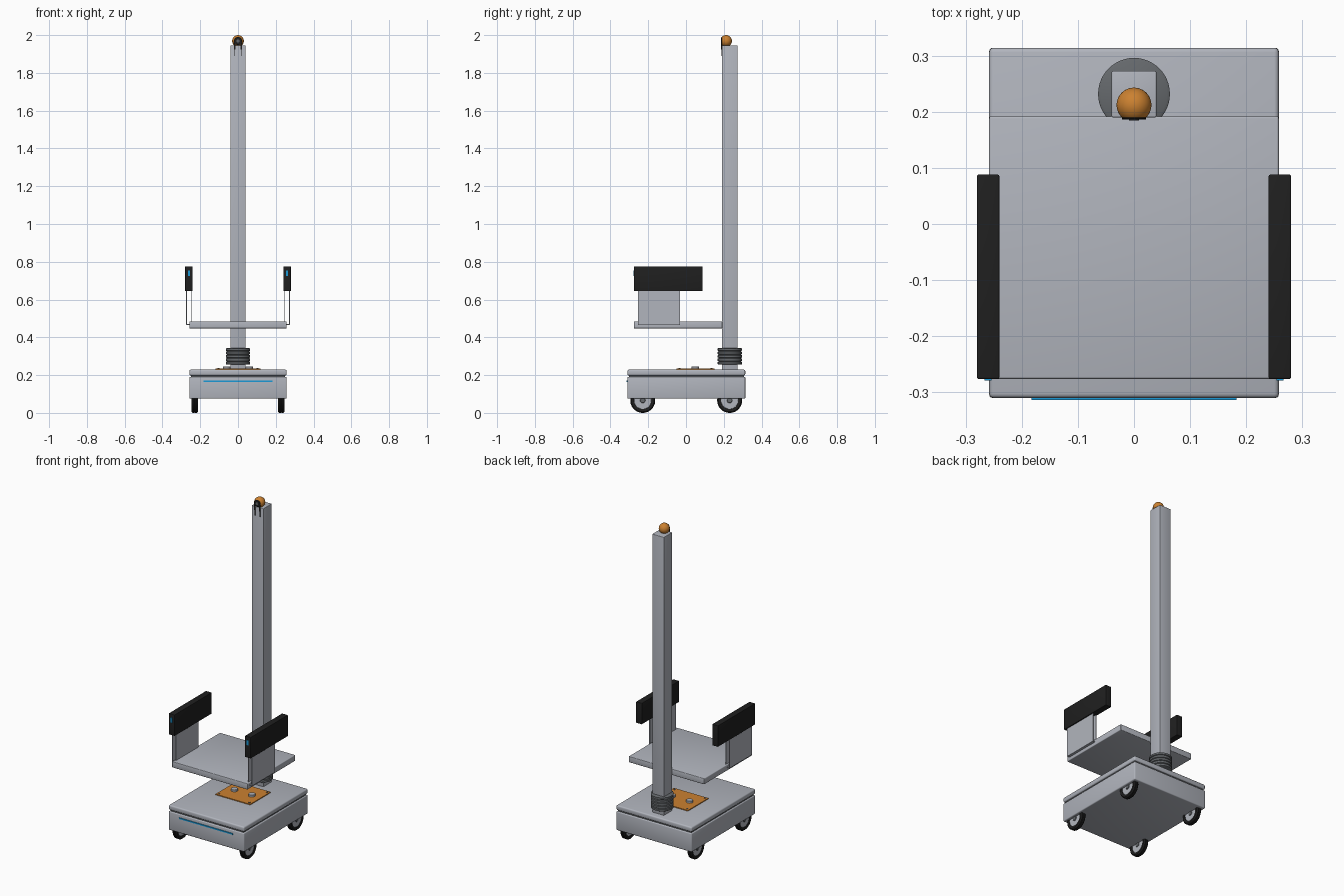
import bpy, bmesh, math
from mathutils import Matrix, Vector

if "Cube" in bpy.data.objects:
    bpy.data.objects.remove(bpy.data.objects["Cube"])


def material(name, rgb):
    m = bpy.data.materials.new(name)
    m.use_nodes = True
    m.diffuse_color = (*rgb, 1)
    m.node_tree.nodes["Principled BSDF"].inputs["Base Color"].default_value = (*rgb, 1)
    return m


grey = material("light grey", (0.44, 0.46, 0.51))
dark = material("dark grey", (0.13, 0.14, 0.15))
black = material("black", (0.014, 0.014, 0.014))
orange = material("orange", (0.6, 0.22, 0.03))
blue = material("blue", (0.01, 0.32, 0.68))


def finish(name, bm, mat, smooth=False):
    bmesh.ops.recalc_face_normals(bm, faces=bm.faces)
    mesh = bpy.data.meshes.new(name)
    bm.to_mesh(mesh)
    bm.free()
    mesh.materials.append(mat)
    ob = bpy.data.objects.new(name, mesh)
    bpy.context.collection.objects.link(ob)
    if smooth:
        bpy.ops.object.select_all(action='DESELECT')
        ob.select_set(True)
        bpy.context.view_layer.objects.active = ob
        bpy.ops.object.shade_smooth_by_angle(angle=math.radians(35))
    return ob


def box(name, x, y, z, mat, bevel=0):
    """Box from (min, max) ranges, with rounded edges if asked."""
    bm = bmesh.new()
    bmesh.ops.create_cube(bm, size=1)
    for v in bm.verts:
        v.co = Vector([(r[0] + r[1]) / 2 + c * (r[1] - r[0]) for c, r in zip(v.co, (x, y, z))])
    if bevel:
        bmesh.ops.bevel(bm, geom=bm.edges[:], offset=bevel, segments=3, profile=0.5, affect='EDGES')
    return finish(name, bm, mat, bool(bevel))


def lathe(name, profile, centre, mat, axis='Z', steps=48):
    """Spin (radius, height) points around an axis through the centre."""
    bm = bmesh.new()
    verts = [bm.verts.new((r, 0, h)) for r, h in profile]
    edges = [bm.edges.new(p) for p in zip(verts, verts[1:])]
    bmesh.ops.spin(bm, geom=verts + edges, cent=(0, 0, 0), axis=(0, 0, 1),
                   angle=math.tau, steps=steps, use_merge=True)
    bmesh.ops.remove_doubles(bm, verts=bm.verts, dist=1e-5)
    turn = {'Z': Matrix(), 'X': Matrix.Rotation(math.pi / 2, 4, 'Y'),
            'Y': Matrix.Rotation(math.pi / 2, 4, 'X')}[axis]
    bm.transform(Matrix.Translation(centre) @ turn)
    return finish(name, bm, mat, True)


def disc(radius, h, chamfer=0.002):
    return [(0, -h), (radius - chamfer, -h), (radius, chamfer - h),
            (radius, h - chamfer), (radius - chamfer, h), (0, h)]


W = 0.258
# Wheeled base with a lid separated by a shadow gap
box("base_body", (-W, W), (-0.31, 0.314), (0.075, 0.191), grey, 0.006)
box("base_gap", (-W + 0.008, W - 0.008), (-0.302, 0.306), (0.185, 0.205), dark)
box("base_lid", (-W, W), (-0.31, 0.314), (0.198, 0.229), grey, 0.008)
box("base_light_strip", (-0.183, 0.183), (-0.314, -0.306), (0.163, 0.171), blue)

# Wheels: ribbed tyre, hub disc and axle cap
for side, sx in (("right", -1), ("left", 1)):
    for end, y in (("front", -0.229), ("back", 0.231)):
        c = (sx * 0.229, y, 0.066)
        tyre = [(0.046, -0.014), (0.06, -0.016), (0.066, -0.01), (0.066, -0.003), (0.063, 0),
                (0.066, 0.003), (0.066, 0.01), (0.06, 0.016), (0.046, 0.014), (0.046, -0.014)]
        lathe(f"{end}_{side}_tyre", tyre, c, black, 'X')
        lathe(f"{end}_{side}_hub", disc(0.047, 0.011), c, grey, 'X')
        lathe(f"{end}_{side}_axle_cap", disc(0.014, 0.015), c, dark, 'X', 24)

# Service plate on the lid, with knobs and corner screws
box("service_plate", (-0.118, 0.118), (-0.05, 0.15), (0.227, 0.234), orange)
for sx in (-1, 1):
    lathe("plate_knob", disc(0.02, 0.008), (sx * 0.06, 0.05, 0.238), grey, steps=24)
    for y in (-0.035, 0.135):
        lathe("plate_screw", disc(0.005, 0.003, 0.001), (sx * 0.103, y, 0.234), dark, steps=12)

# Column and its ribbed collar
box("column", (-0.04, 0.04), (0.19, 0.273), (0.227, 1.946), grey, 0.003)
ribs = [(0, 0.255)]
for i in range(5):
    z = 0.255 + i * 0.018
    ribs += [(0.059, z), (0.064, z + 0.003), (0.064, z + 0.014), (0.059, z + 0.017)]
ribs += [(0, 0.345)]
lathe("column_collar", ribs, (0, 0.232, 0), dark)

# Platform and the two arms
box("platform", (-W, W), (-0.276, 0.192), (0.447, 0.484), grey, 0.004)
for side, sx in (("right", -1), ("left", 1)):
    def across(a, b):
        return tuple(sorted((sx * a, sx * b)))
    box(f"{side}_arm_inner_plate", across(0.246, 0.25), (-0.255, -0.032), (0.48, 0.65), grey)
    box(f"{side}_arm_outer_plate", across(0.27, 0.274), (-0.255, -0.032), (0.466, 0.65), grey)
    box(f"{side}_arm_foot", across(0.25, 0.272), (-0.255, -0.032), (0.466, 0.47), grey)
    box(f"{side}_arm_pad", across(0.24, 0.28), (-0.276, 0.088), (0.645, 0.776), black, 0.003)
    box(f"{side}_arm_light", across(0.254, 0.266), (-0.279, -0.272), (0.724, 0.754), blue)

# Ball on the column top, cut flat at the front for the lens
R, cut = 0.031, 0.0225
start = math.acos(cut / R)
ball = [(0, cut)]
ball += [(R * math.sin(a), R * math.cos(a))
         for a in (start + (math.pi - start) * i / 20 for i in range(20))] + [(0, -R)]
lathe("ball", ball, (0, 0.212, 1.969), orange, 'Y')
lathe("lens_ring", disc(0.021, 0.003), (0, 0.189, 1.969), black, 'Y')
lathe("lens", disc(0.009, 0.001, 0.0005), (0, 0.1857, 1.969), dark, 'Y', 24)
for sx in (-1, 1):
    x = sx * 0.017
    box("lens_strap", (x - 0.004, x + 0.004), (0.186, 0.191), (1.925, 1.965), black)
    box("lens_strap_tip", (x - 0.002, x + 0.002), (0.187, 0.191), (1.89, 1.927), black)
